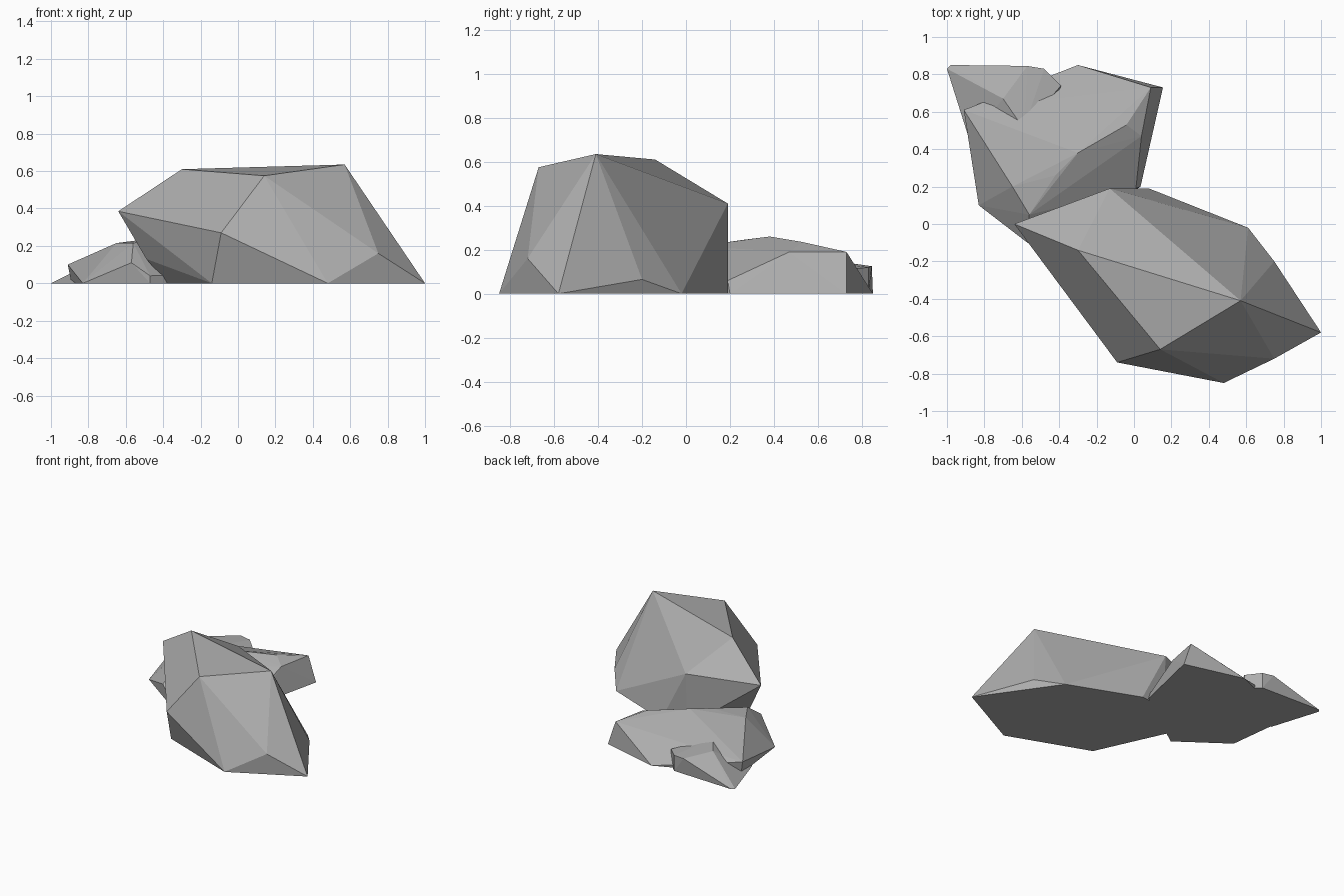
import bpy, bmesh

if "Cube" in bpy.data.objects:
    bpy.data.objects.remove(bpy.data.objects["Cube"])

# One flat stone colour
stone = bpy.data.materials.new("stone_grey")
stone.diffuse_color = (0.42, 0.42, 0.42, 1)
stone.use_nodes = True
stone.node_tree.nodes["Principled BSDF"].inputs["Base Color"].default_value = stone.diffuse_color


def rock(name, corners):
    """Faceted rock: the convex hull of a few corner points."""
    bm = bmesh.new()
    for c in corners:
        bm.verts.new(c)
    res = bmesh.ops.convex_hull(bm, input=bm.verts[:])
    junk = {g for g in res["geom_interior"] + res["geom_unused"]
            if isinstance(g, bmesh.types.BMVert)}
    bmesh.ops.delete(bm, geom=list(junk), context='VERTS')
    bmesh.ops.recalc_face_normals(bm, faces=bm.faces[:])
    mesh = bpy.data.meshes.new(name)
    bm.to_mesh(mesh)
    bm.free()
    mesh.materials.append(stone)
    ob = bpy.data.objects.new(name, mesh)
    bpy.context.collection.objects.link(ob)
    return ob


# Large boulder: crown, shoulders, then footprint
rock("large_rock", [
    (-.30, -.14, .61), (.14, -.67, .575), (.57, -.41, .635),
    (-.64, 0, .385), (-.13, .19, .41), (-.09, -.74, .27),
    (.75, -.72, .16), (.75, -.20, .065), (-.49, -.07, .13),
    (1, -.58, 0), (.48, -.85, 0), (-.14, -.615, 0),
    (-.38, -.09, 0), (-.13, .17, 0), (.08, .19, 0), (.61, -.02, 0)])

# Medium low rock behind it
rock("medium_rock", [
    (-.30, .38, .26), (-.42, .26, .245), (-.56, .05, .215), (-.65, .20, .215),
    (-.04, .53, .235), (.09, .73, .19), (.04, .47, .19),
    (-.91, .61, .10), (-.57, -.10, .11), (-.47, -.16, .04), (.01, .19, .06),
    (-.83, .10, 0), (-.89, .60, 0), (-.47, -.16, 0), (-.09, .12, 0),
    (.035, .20, 0), (.155, .73, 0), (-.30, .85, 0)])

# Small wedge rock at the back corner
rock("small_rock", [
    (-.70, .67, .15), (-.59, .51, .16), (-.57, .845, .125),
    (-.48, .83, .12), (-.39, .74, .11),
    (-1, .83, 0), (-.98, .85, 0), (-.48, .83, 0), (-.39, .74, 0),
    (-.45, .55, 0), (-.88, .45, 0)])
